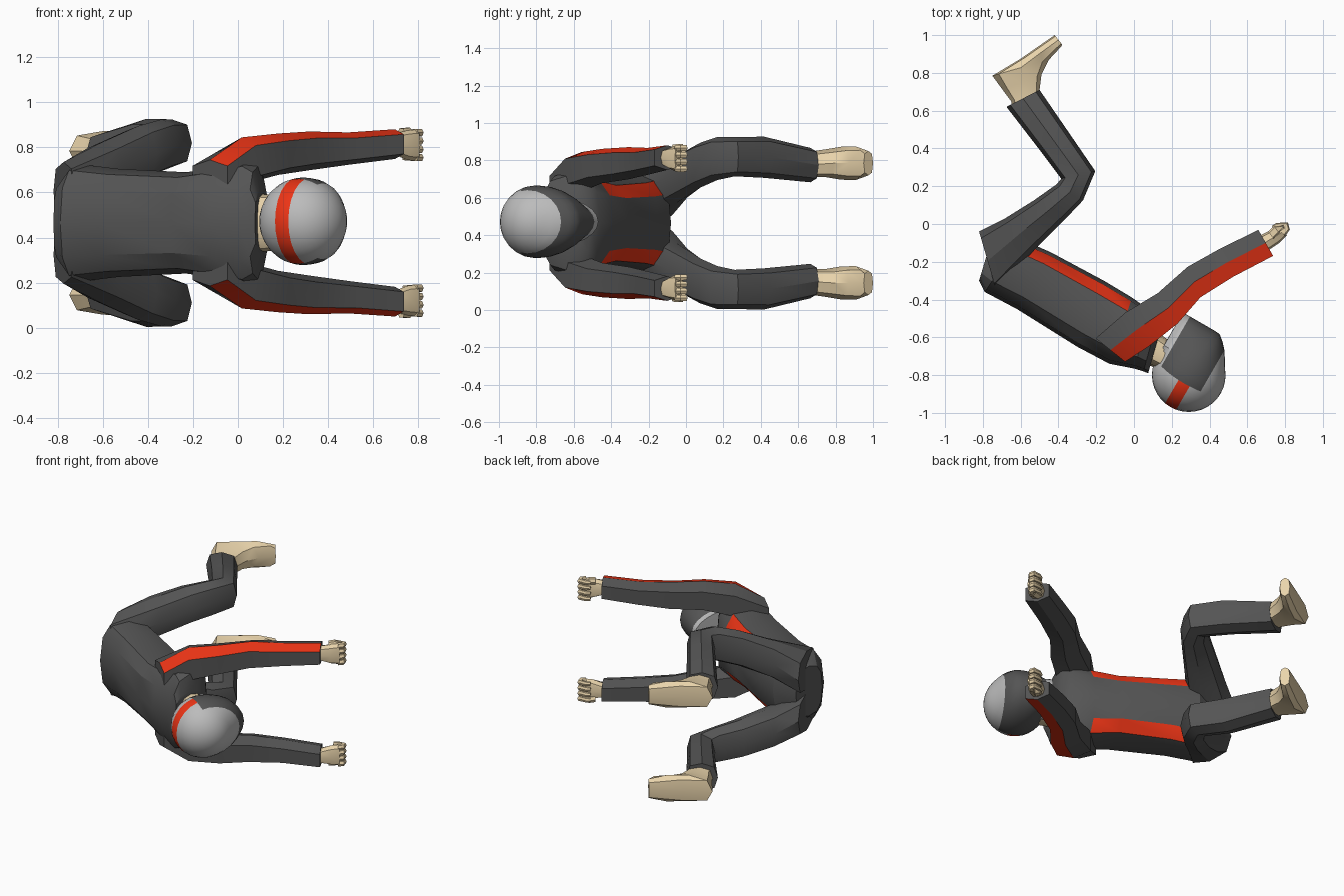
import bpy, bmesh, math
from mathutils import Vector

ZC = 0.465  # mirror plane of the figure, which lies on its side


def material(name, rgb):
    m = bpy.data.materials.new(name)
    m.diffuse_color = (*rgb, 1)
    return m


SUIT = material("suit_dark", (0.09, 0.09, 0.09))
RED = material("stripe_red", (0.85, 0.035, 0.008))
SKIN = material("skin", (0.82, 0.66, 0.41))
SHELL = material("shell_grey", (0.5, 0.5, 0.5))


def finish(name, bm, mats, angle=30):
    bmesh.ops.recalc_face_normals(bm, faces=bm.faces)
    me = bpy.data.meshes.new(name)
    bm.to_mesh(me)
    bm.free()
    for m in mats:
        me.materials.append(m)
    ob = bpy.data.objects.new(name, me)
    bpy.context.collection.objects.link(ob)
    bpy.ops.object.select_all(action='DESELECT')
    bpy.context.view_layer.objects.active = ob
    ob.select_set(True)
    bpy.ops.object.shade_smooth_by_angle(angle=math.radians(angle))
    return ob


def loft(name, stations, mats, n=8, side=1, turn=0.0, power=0.75, stripe=None):
    """Skin rings between edge points a and b: (ax, ay, bx, by, z offset, z half-size).
    stripe = (ring facets, first span, last span) coloured with the second material."""
    bm = bmesh.new()
    rings = []
    for ax, ay, bx, by, dz, rz in stations:
        c = Vector(((ax + bx) / 2, (ay + by) / 2, ZC + side * dz))
        h = Vector(((bx - ax) / 2, (by - ay) / 2, 0))
        ring = []
        for i in range(n):
            t = 2 * math.pi * (i + turn) / n
            k, s = [math.copysign(abs(v) ** power, v) if abs(v) > 1e-6 else 0
                    for v in (math.cos(t), math.sin(t))]
            ring.append(bm.verts.new(c + h * k + Vector((0, 0, side * rz * s))))
        rings.append(ring)
    for j in range(len(rings) - 1):
        for i in range(n):
            k = (i + 1) % n
            f = bm.faces.new((rings[j][i], rings[j][k], rings[j + 1][k], rings[j + 1][i]))
            if stripe and i in stripe[0] and stripe[1] <= j <= stripe[2]:
                f.material_index = 1
    bm.faces.new(rings[0])
    bm.faces.new(rings[-1])
    return finish(name, bm, mats)


# torso, with a red stripe along each flank
loft("torso", [
    (-0.82, -0.30, -0.76, -0.10, 0, 0.17),
    (-0.79, -0.36, -0.60, -0.08, 0, 0.26),
    (-0.62, -0.45, -0.44, -0.15, 0, 0.24),
    (-0.30, -0.65, -0.16, -0.30, 0, 0.225),
    (-0.13, -0.74, -0.01, -0.39, 0, 0.25),
    (0.00, -0.765, 0.09, -0.46, 0, 0.28),
    (0.05, -0.78, 0.125, -0.51, 0, 0.25),
    (0.075, -0.79, 0.14, -0.56, 0, 0.15)],
    [SUIT, RED], n=12, stripe=((1, 10), 1, 3))

# neck
loft("neck", [(0.04, -0.73, 0.11, -0.56, 0, 0.13), (0.2, -0.8, 0.24, -0.66, 0, 0.12)], [SKIN], n=12)

for side, tag in ((1, "right"), (-1, "left")):
    # arm with red outer stripe
    loft("arm_" + tag, [
        (-0.21, -0.60, -0.04, -0.735, 0.20, 0.08),
        (-0.05, -0.46, 0.085, -0.655, 0.275, 0.105),
        (0.12, -0.36, 0.235, -0.535, 0.305, 0.092),
        (0.28, -0.22, 0.355, -0.395, 0.32, 0.086),
        (0.45, -0.125, 0.53, -0.285, 0.33, 0.072),
        (0.655, -0.025, 0.74, -0.175, 0.35, 0.066)],
        [SUIT, RED], n=6, side=side, turn=0.5, power=0.6, stripe=((0,), 0, 4))
    # hand: palm, four curled fingers and a thumb
    loft("palm_" + tag, [
        (0.67, -0.06, 0.71, -0.14, 0.35, 0.045),
        (0.73, -0.03, 0.77, -0.10, 0.345, 0.065),
        (0.77, -0.015, 0.81, -0.06, 0.345, 0.07)], [SKIN], side=side)
    for i in range(4):
        dz = 0.29 + 0.037 * i
        loft(f"finger_{tag}_{i + 1}", [
            (0.77, -0.025, 0.80, -0.065, dz, 0.017),
            (0.79, -0.02, 0.825, -0.03, dz, 0.018),
            (0.785, -0.01, 0.815, 0.008, dz, 0.017),
            (0.76, -0.02, 0.755, 0.006, dz, 0.015),
            (0.74, -0.03, 0.73, -0.01, dz, 0.012)], [SKIN], n=6, side=side)
    loft("thumb_" + tag, [
        (0.71, -0.04, 0.74, -0.08, 0.40, 0.022),
        (0.74, -0.01, 0.77, -0.05, 0.405, 0.02),
        (0.78, 0.0, 0.79, -0.025, 0.385, 0.015)], [SKIN], n=6, side=side)
    # leg: hip, thigh, bent knee, shin
    loft("leg_" + tag, [
        (-0.82, -0.04, -0.73, -0.35, 0.14, 0.13),
        (-0.69, 0.025, -0.51, -0.12, 0.235, 0.125),
        (-0.53, 0.125, -0.36, 0.03, 0.31, 0.12),
        (-0.41, 0.21, -0.27, 0.125, 0.345, 0.115),
        (-0.385, 0.24, -0.205, 0.28, 0.355, 0.105),
        (-0.49, 0.38, -0.325, 0.455, 0.352, 0.11),
        (-0.675, 0.62, -0.50, 0.71, 0.31, 0.092)],
        [SUIT], n=8, side=side)
    # boot
    loft("boot_" + tag, [
        (-0.64, 0.60, -0.50, 0.67, 0.315, 0.07),
        (-0.65, 0.65, -0.50, 0.71, 0.315, 0.07),
        (-0.695, 0.71, -0.49, 0.79, 0.32, 0.075),
        (-0.75, 0.785, -0.45, 0.87, 0.32, 0.088),
        (-0.60, 0.875, -0.385, 0.94, 0.32, 0.09),
        (-0.42, 1.0, -0.38, 0.95, 0.32, 0.065)],
        [SKIN], n=8, side=side)

# helmet: sphere with the face side pulled out to a visor and chin bar
R = 0.195
bm = bmesh.new()
bmesh.ops.create_uvsphere(bm, u_segments=24, v_segments=18, radius=R)
for v in bm.verts:
    s, f, u = v.co
    r = math.hypot(s, f)
    if f > 0.001 and r > 0.02:
        w = min(1, max(0, (0.14 - u) / 0.11))
        v.co.y = f / r * (r + w * (0.272 - r))
        if u < 0:
            v.co.x = s / r * max(r, 0.13)
for face in bm.faces:
    c = face.calc_center_median()
    if c.y > -0.05 and -0.155 < c.z < 0.1:
        face.material_index = 1
    elif c.y < -0.04 and abs(c.z) < 0.034:
        face.material_index = 2
for v in bm.verts:
    s, f, u = v.co
    v.co = (0.29 + 0.5 * f + 0.866 * u, -0.80 + 0.866 * f - 0.5 * u, ZC + 0.007 + s)
finish("helmet", bm, [SHELL, SUIT, RED], 40)
